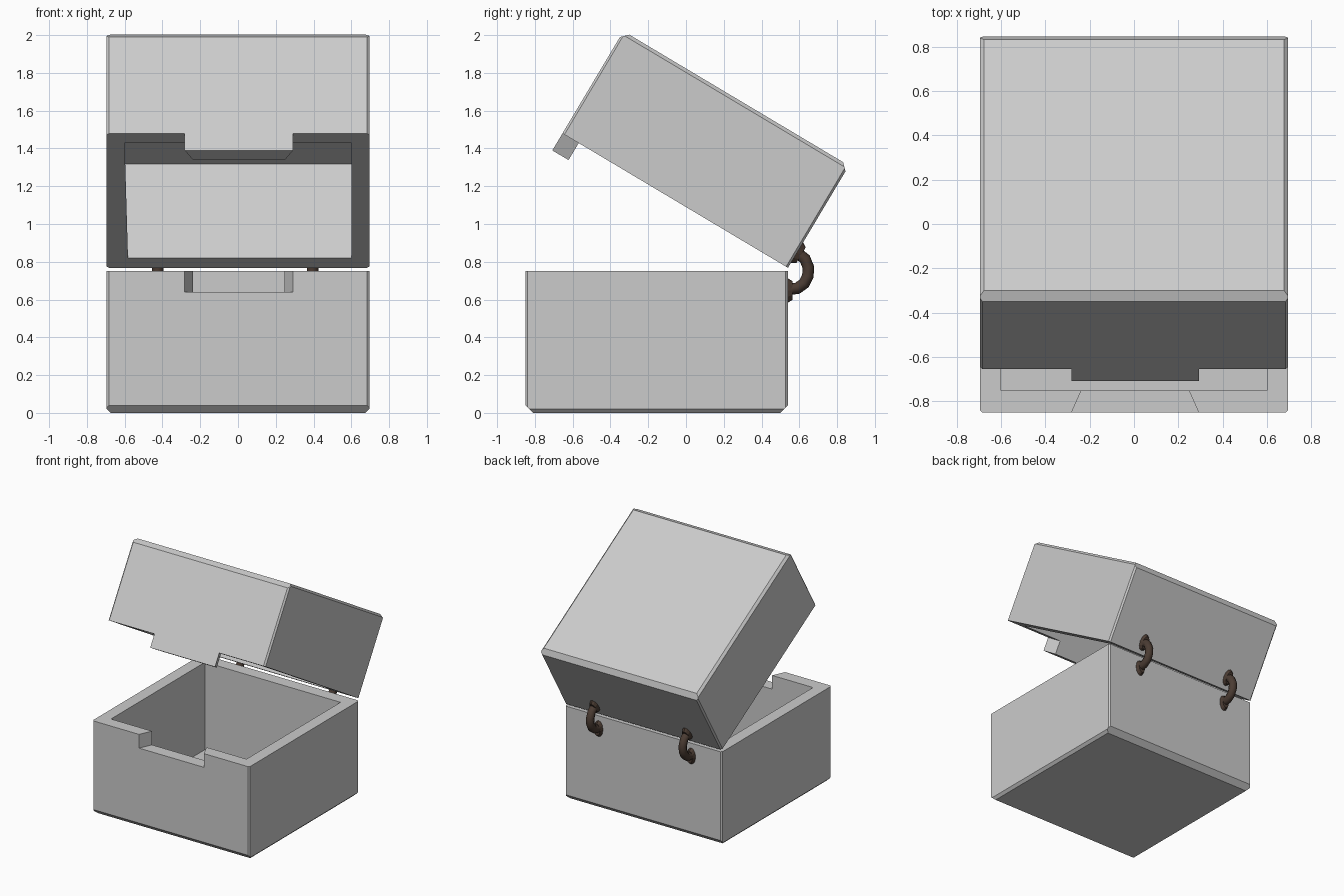
import bpy, bmesh, math
from mathutils import Vector, Matrix

if "Cube" in bpy.data.objects:
    bpy.data.objects.remove(bpy.data.objects["Cube"])

LID = Matrix.Translation((0, 0.54, 0.768)) @ Matrix.Rotation(math.radians(-30.8), 4, 'X')


def block(name, lo, hi, cuts=(), edit=None):
    """Box between two corners; each cut (point, normal) slices a corner off."""
    bm = bmesh.new()
    bmesh.ops.create_cube(bm, size=1)
    for v in bm.verts:
        v.co = Vector([l + (c + 0.5) * (h - l) for l, h, c in zip(lo, hi, v.co)])
        if edit:
            edit(v.co)
    for point, normal in cuts:
        geom = bm.verts[:] + bm.edges[:] + bm.faces[:]
        res = bmesh.ops.bisect_plane(bm, geom=geom, dist=1e-5, plane_co=point,
                                     plane_no=normal, clear_outer=True)
        rim = [e for e in res['geom_cut'] if isinstance(e, bmesh.types.BMEdge)]
        bmesh.ops.contextual_create(bm, geom=rim)
    bmesh.ops.recalc_face_normals(bm, faces=bm.faces[:])
    me = bpy.data.meshes.new(name)
    bm.to_mesh(me)
    bm.free()
    ob = bpy.data.objects.new(name, me)
    bpy.context.collection.objects.link(ob)
    return ob


def chamfers(lo, hi, cx, cy, z, up):
    """Cuts for the edges round one end (cx at sides, cy front/back) and uprights."""
    cuts = []
    for s, x in ((-1, lo[0]), (1, hi[0])):
        cuts.append(((x - s * cx, 0, z), (s, 0, up)))
        for t, y in ((-1, lo[1]), (1, hi[1])):
            cuts.append(((x - s * 0.012, y, 0), (s, t, 0)))
    for t, y in ((-1, lo[1]), (1, hi[1])):
        cuts.append(((0, y - t * cy, z), (0, t, up)))
    return cuts


def carve(ob, *cutters):
    for c in cutters:
        m = ob.modifiers.new("carve", 'BOOLEAN')
        m.operation, m.solver, m.object = 'DIFFERENCE', 'EXACT', c
    bpy.context.view_layer.update()
    dg = bpy.context.evaluated_depsgraph_get()
    me = bpy.data.meshes.new_from_object(ob.evaluated_get(dg))
    ob.modifiers.clear()
    ob.data = me
    for c in cutters:
        bpy.data.objects.remove(c)


def latch_taper(y_out, y_in):
    """Latch tab and notch sides narrow toward the inside of the chest."""
    def edit(co):
        k = (co.y - y_out) / (y_in - y_out)
        co.x = 0.005 + math.copysign(0.287 - 0.045 * k, co.x)
    return edit


# lower chest: chamfered box, cavity and tapered front notch
lo, hi = (-0.695, -0.85, 0), (0.695, 0.54, 0.75)
base = block("chest_base", lo, hi, chamfers(lo, hi, 0.02, 0.04, 0, -1))
carve(base,
      block("cavity_cutter", (-0.6, -0.75, 0.05), (0.6, 0.44, 0.9)),
      block("notch_cutter", (-1, -0.86, 0.64), (1, -0.74, 0.9),
            edit=latch_taper(-0.85, -0.75)))


# lid, built with its hinge corner at the origin and then swung open
def skew(co):
    if co.x < 0 and co.y > -0.5 and co.z < 0:
        co.x = -0.582


lo, hi = (-0.695, -1.39, 0), (0.695, 0, 0.63)
lid = block("lid", lo, hi, chamfers(lo, hi, 0.018, 0.036, 0.63, 1))
carve(lid, block("lid_cutter", (-0.6, -1.29, -0.01), (0.6, -0.1, 0.58), edit=skew))
tab = block("lid_latch_tab", (-1, -1.39, -0.105), (1, -1.29, 0.0),
            edit=latch_taper(-1.39, -1.29))
lid.matrix_world = LID
tab.matrix_world = LID

# hinges: curved iron loops with an oval plate at each end
iron = bpy.data.materials.new("dark_iron")
iron.diffuse_color = (0.07, 0.045, 0.033, 1)
iron.use_nodes = True
iron.node_tree.nodes["Principled BSDF"].inputs["Base Color"].default_value = iron.diffuse_color
PATH = [(0.548, 0.655), (0.59, 0.66), (0.625, 0.685), (0.645, 0.725),
        (0.648, 0.77), (0.63, 0.815), (0.60, 0.838), (0.575, 0.85)]


def plate(name, matrix):
    bm = bmesh.new()
    bmesh.ops.create_cone(bm, cap_ends=True, segments=12, radius1=0.5, radius2=0.36, depth=1)
    bm.transform(Matrix.Diagonal((0.08, 0.135, 0.03, 1)))
    bm.transform(Matrix.Rotation(math.radians(-90), 4, 'X'))
    me = bpy.data.meshes.new(name)
    bm.to_mesh(me)
    bm.free()
    me.materials.append(iron)
    ob = bpy.data.objects.new(name, me)
    bpy.context.collection.objects.link(ob)
    ob.matrix_world = matrix


for side, x in (("left", -0.425), ("right", 0.395)):
    cu = bpy.data.curves.new("hinge_loop_" + side, 'CURVE')
    cu.dimensions = '3D'
    cu.bevel_depth, cu.bevel_resolution, cu.use_fill_caps = 0.031, 2, True
    sp = cu.splines.new('POLY')
    sp.points.add(len(PATH) - 1)
    for p, (y, z) in zip(sp.points, PATH):
        p.co = (x, y, z, 1)
    cu.materials.append(iron)
    bpy.context.collection.objects.link(bpy.data.objects.new("hinge_loop_" + side, cu))
    plate("hinge_plate_base_" + side, Matrix.Translation((x, 0.55, 0.648)))
    plate("hinge_plate_lid_" + side, LID @ Matrix.Translation((x, 0.01, 0.093)))
